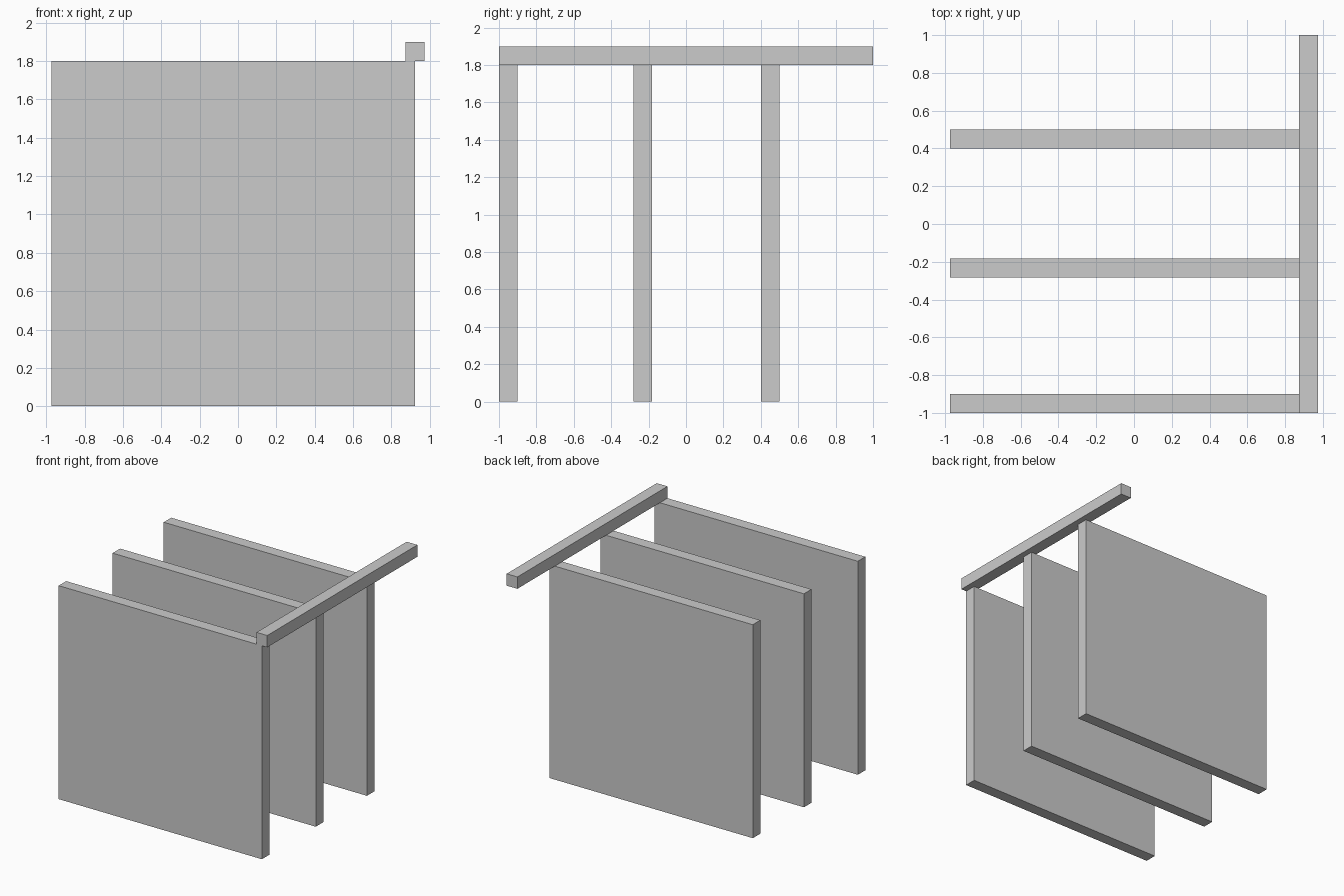
import bpy

if "Cube" in bpy.data.objects:
    bpy.data.objects.remove(bpy.data.objects["Cube"])


def box(name, lo, hi):
    """Axis-aligned box between two corners."""
    bpy.ops.mesh.primitive_cube_add(size=1, location=[(a + b) / 2 for a, b in zip(lo, hi)])
    obj = bpy.context.object
    obj.name = name
    obj.scale = [b - a for a, b in zip(lo, hi)]
    bpy.ops.object.transform_apply(location=False, rotation=False, scale=True)
    return obj


THICK = 0.1
HALF_W = 0.973
PANEL_TOP = 1.8

# Three upright parallel panels
for name, y in (("front_panel", -1.0), ("middle_panel", -0.282), ("rear_panel", 0.4)):
    box(name, (-HALF_W, y, 0), (HALF_W - THICK / 2, y + THICK, PANEL_TOP))

# Beam resting across the panels' right ends, overhanging at the back
box("top_beam", (HALF_W - THICK, -1, PANEL_TOP), (HALF_W, 1, PANEL_TOP + THICK))
